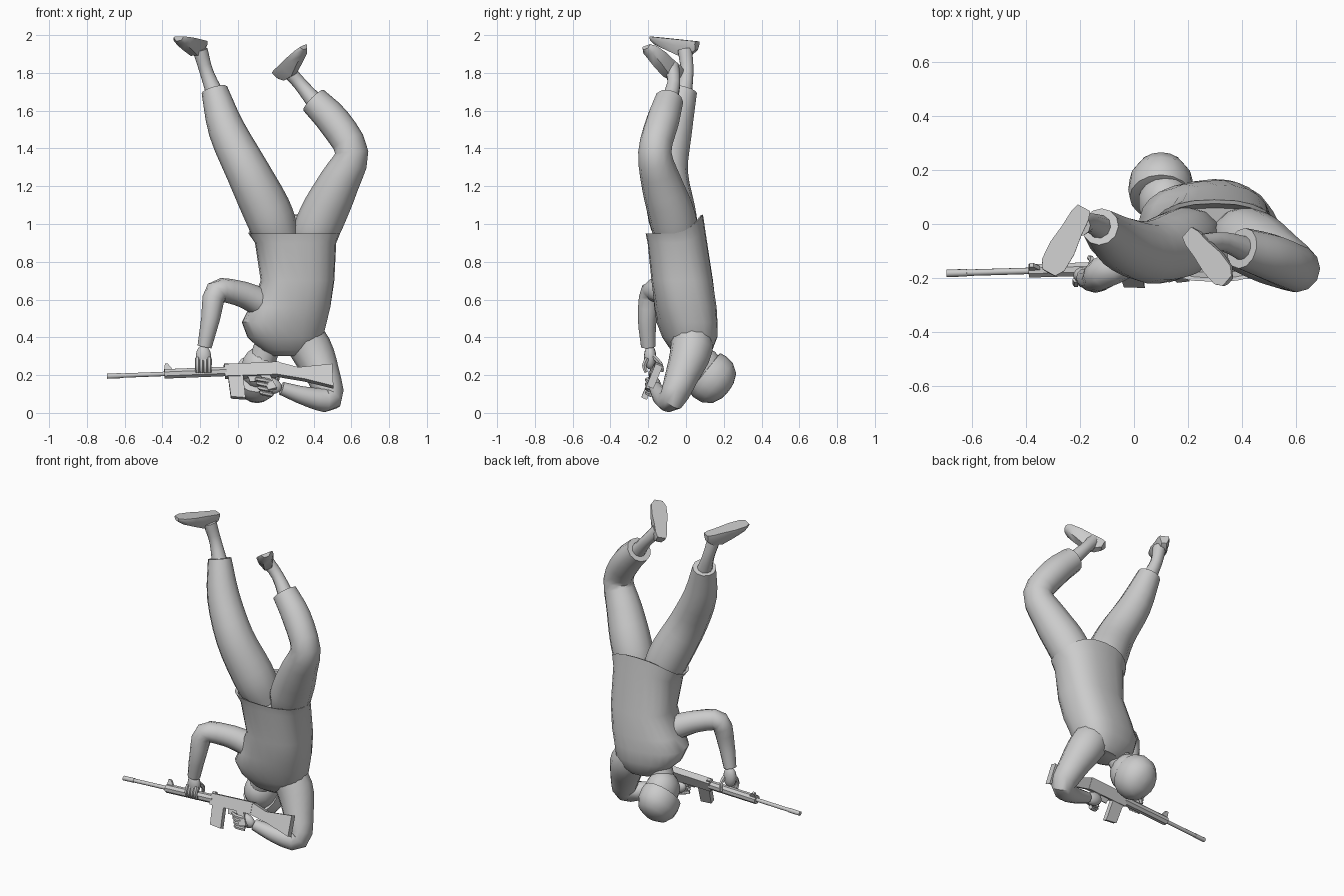
import bpy, bmesh, math
from mathutils import Vector, Matrix

if "Cube" in bpy.data.objects:
    bpy.data.objects.remove(bpy.data.objects["Cube"])

grey = bpy.data.materials.new("plain grey")
grey.diffuse_color = (0.6, 0.6, 0.6, 1)
grey.use_nodes = True
grey.node_tree.nodes["Principled BSDF"].inputs["Base Color"].default_value = grey.diffuse_color


def finish(name, bm):
    bmesh.ops.recalc_face_normals(bm, faces=bm.faces)
    me = bpy.data.meshes.new(name)
    bm.to_mesh(me)
    bm.free()
    me.materials.append(grey)
    ob = bpy.data.objects.new(name, me)
    bpy.context.collection.objects.link(ob)
    return ob


def loft(name, rings):
    """Skin a list of equal-length point rings and cap both ends."""
    bm = bmesh.new()
    vs = [[bm.verts.new(p) for p in r] for r in rings]
    n = len(vs[0])
    for a, b in zip(vs, vs[1:]):
        for i in range(n):
            bm.faces.new((a[i], a[(i + 1) % n], b[(i + 1) % n], b[i]))
    bm.faces.new(vs[0])
    bm.faces.new(vs[-1])
    return finish(name, bm)


def tube(name, pts, sides=12, steps=3):
    """Round limb through (x, y, z, radius) points, curved between them."""
    p = [Vector(q) for q in pts]
    ext = [p[0] * 2 - p[1]] + p + [p[-1] * 2 - p[-2]]
    path = []
    for i in range(1, len(ext) - 2):
        a, b, c, d = ext[i - 1:i + 3]
        for s in range(steps):
            t = s / steps
            path.append(0.5 * (2 * b + (c - a) * t + (2 * a - 5 * b + 4 * c - d) * t * t
                               + (3 * b - a - 3 * c + d) * t ** 3))
    path.append(p[-1])
    rings = []
    for i, q in enumerate(path):
        t = (path[min(i + 1, len(path) - 1)] - path[max(i - 1, 0)]).to_3d().normalized()
        u = t.cross(Vector((0, 1, 0)) if abs(t.y) < 0.9 else Vector((0, 0, 1))).normalized()
        v = t.cross(u)
        rings.append([q.to_3d() + q[3] * (u * math.cos(k) + v * math.sin(k))
                      for k in (2 * math.pi * j / sides for j in range(sides))])
    return loft(name, rings)


def ball(name, loc, radii, rot=(0, 0, 0)):
    bm = bmesh.new()
    bmesh.ops.create_uvsphere(bm, u_segments=14, v_segments=9, radius=1)
    ob = finish(name, bm)
    ob.location, ob.scale, ob.rotation_euler = loc, radii, rot
    return ob


def foot(name, heel, toe, up):
    """Shoe with flat sole; up points out of the sole."""
    heel, toe = Vector(heel), Vector(toe)
    d = (toe - heel).normalized()
    n = Vector(up)
    n = (n - d * n.dot(d)).normalized()
    s = d.cross(n)
    shape = [(-1, 0), (1, 0), (1, .4), (.55, 1), (-.55, 1), (-1, .4)]
    stations = [(0, .026, .045), (.12, .036, .075), (.35, .04, .085), (.62, .05, .062),
                (.88, .047, .04), (1, .026, .022)]
    loft(name, [[heel.lerp(toe, t) + s * w * a - n * h * b for a, b in shape]
                for t, w, h in stations])


# Legs (feet in the air)
tube("straight_trouser_leg", [(.245, -.04, .87, .09), (.2, -.055, .96, .12), (.15, -.08, 1.08, .128),
                              (.05, -.105, 1.28, .115), (-.06, -.065, 1.5, .098),
                              (-.125, -.01, 1.71, .07)])
tube("straight_ankle", [(-.11, -.02, 1.66, .05), (-.165, .005, 1.8, .036), (-.2, -.005, 1.92, .04)], 10)
foot("straight_foot", (-.185, .06, 1.967), (-.315, -.18, 1.992), (.02, .1, 1))

tube("bent_trouser_leg", [(.37, -.04, .87, .09), (.41, -.055, .96, .12), (.465, -.085, 1.08, .122),
                          (.535, -.13, 1.22, .108), (.602, -.165, 1.38, .088),
                          (.51, -.125, 1.54, .088), (.4, -.09, 1.655, .077)])
tube("bent_ankle", [(.43, -.1, 1.62, .05), (.33, -.065, 1.74, .036), (.25, -.075, 1.83, .04)], 10)
foot("bent_foot", (.195, -.03, 1.81), (.345, -.21, 1.945), (-.65, .3, .65))

# Jacket: stacked rounded boxes (x, y, z, half width, half depth, yaw), hem rises at the back
N = 24


def oval(x, y, z, rx, ry, yaw, lift=0.0):
    ring = []
    for j in range(N):
        a = 2 * math.pi * j / N
        c, s = math.cos(a), math.sin(a)
        px = rx * math.copysign(abs(c) ** .8, c)
        py = ry * math.copysign(abs(s) ** .8, s)
        ring.append((x + px * math.cos(yaw) - py * math.sin(yaw),
                     y + px * math.sin(yaw) + py * math.cos(yaw),
                     z + lift * max(0, s) ** 1.5))
    return ring


loft("jacket", [oval(*a) for a in (
    (.30, -.06, .9, .2, .12, 0, .05),
    (.30, -.062, .945, .225, .138, 0, .1),
    (.298, -.062, .95, .243, .152, 0, .1),
    (.305, -.05, .9, .215, .153, 0, .06),
    (.315, -.02, .7, .195, .163, .03),
    (.275, -.003, .56, .215, .163, .1),
    (.245, .005, .48, .225, .155, .17),
    (.25, .02, .4, .2, .14, .17),
    (.265, .03, .33, .14, .105, .17),
    (.27, .04, .3, .09, .07, .17))])
tube("collar", [(.2, .01, .5, .12), (.165, .01, .42, .108), (.14, .015, .37, .09)])

# Neck, head and helmet
tube("neck", [(.19, .02, .45, .07), (.13, .05, .28, .07)])
ball("head", (.115, .08, .235), (.1, .115, .115))
axis = Vector((0, .78, -.63))
side = Vector((1, 0, 0))
fwd = axis.cross(side)
loft("helmet", [[Vector((.1, .103, .21)) + axis * h + r * (side * .88 * math.cos(k) + fwd * math.sin(k))
                 for k in (2 * math.pi * j / 16 for j in range(16))]
                for r, h in ((.1, -.012), (.132, -.005), (.138, .03), (.132, .08), (.1, .128), (.05, .15), (.008, .155))])

# Arms
tube("front_arm", [(.22, -.02, .53, .085), (.09, -.075, .6, .074), (-.01, -.125, .637, .066),
                   (-.115, -.18, .64, .062), (-.145, -.205, .5, .05), (-.177, -.2, .35, .038)])
tube("rear_arm", [(.3, .02, .47, .1), (.385, .03, .34, .112), (.45, -.02, .2, .09),
                  (.483, -.075, .075, .07), (.37, -.125, .085, .052), (.23, -.16, .13, .035)])

# Hands with curled fingers
ball("front_hand", (-.183, -.19, .295), (.042, .033, .065))
for i in range(4):
    x = -.215 + i * .021
    tube("front_finger", [(x, -.205, .29, .013), (x, -.222, .25, .013), (x, -.21, .215, .011)], 6, 2)
tube("front_thumb", [(-.16, -.175, .3, .014), (-.155, -.135, .26, .012), (-.165, -.125, .22, .01)], 6, 2)
ball("rear_hand", (.175, -.165, .145), (.06, .033, .042), (0, .3, 0))
for i in range(4):
    z = .165 - i * .023
    tube("rear_finger", [(.18, -.185, z, .013), (.13, -.205, z + .01, .013), (.095 + i * .008, -.19, z + .015, .01)], 6, 2)

# Rifle, built in its own frame then tilted
X = Vector((1, .03, .04)).normalized()
Z = Vector((0, .38, .92))
Z = (Z - X * Z.dot(X)).normalized()
Y = Z.cross(X)
frame = Matrix((X, Y, Z)).transposed().to_4x4()
frame.translation = (0, -.162, .222)


def plate(name, outline, half):
    ob = loft(name, [[(x, s * half, z) for x, z in outline] for s in (-1, 1)])
    ob.matrix_world = frame


def rod(name, x0, x1, r, z=0, sides=8):
    ob = tube(name, [(x0, 0, z, r), (x1, 0, z, r)], sides, 1)
    ob.matrix_world = frame


rod("barrel", -.695, -.36, .012, 0, 10)
rod("muzzle", -.695, -.62, .014, 0, 10)
rod("handguard", -.39, -.06, .027)
plate("receiver", [(-.07, .034), (.22, .036), (.22, -.036), (-.07, -.034)], .022)
plate("magazine", [(-.055, -.02), (.025, -.02), (.032, -.16), (-.045, -.15)], .016)
plate("grip", [(.115, -.03), (.165, -.03), (.2, -.11), (.155, -.12)], .016)
plate("stock", [(.21, .036), (.32, .0), (.5, .012), (.5, -.115), (.35, -.068), (.21, -.036)], .02)
plate("front_sight", [(-.39, .02), (-.385, .055), (-.37, .055), (-.345, .02)], .008)
plate("rear_sight", [(-.075, .03), (-.07, .045), (-.05, .045), (-.045, .03)], .01)
plate("trigger_guard", [(.05, -.03), (.06, -.065), (.11, -.065), (.12, -.03)], .006)

# Smooth shading with crisp edges
for ob in bpy.data.objects:
    ob.select_set(True)
bpy.context.view_layer.objects.active = bpy.data.objects["jacket"]
bpy.ops.object.shade_smooth_by_angle(angle=math.radians(42))
